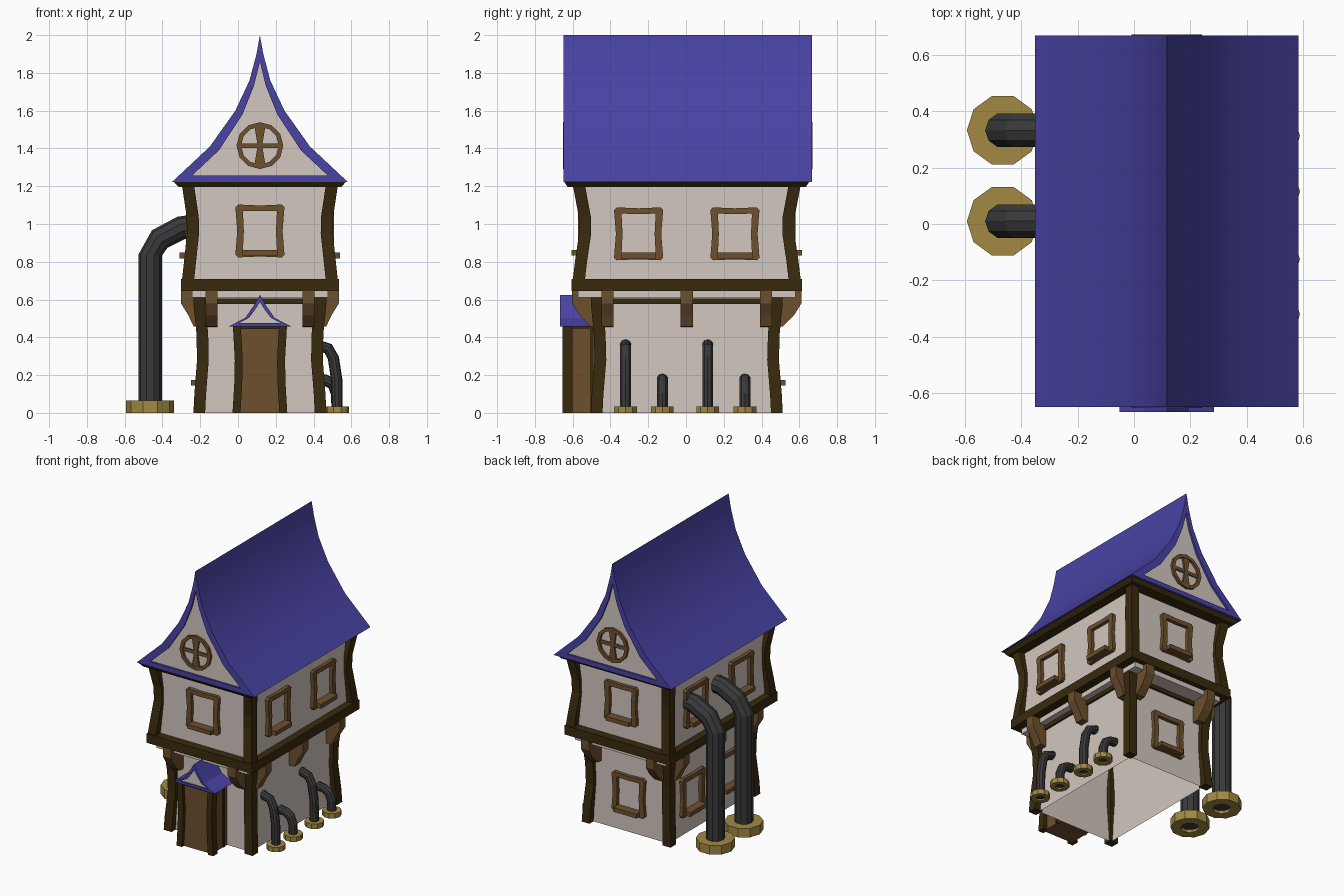
import bpy, bmesh, math
from mathutils import Matrix, Vector

cube = bpy.data.objects.get("Cube")
if cube:
    bpy.data.objects.remove(cube, do_unlink=True)

CX, CY = 0.116, 0.004  # centre of the house


def material(name, rgb):
    m = bpy.data.materials.new(name)
    m.use_nodes = True
    m.diffuse_color = (*rgb, 1)
    m.node_tree.nodes["Principled BSDF"].inputs["Base Color"].default_value = (*rgb, 1)
    return m


PLASTER = material("plaster", (0.65, 0.57, 0.525))
TIMBER = material("dark timber", (0.04, 0.023, 0.004))
WOOD = material("brown wood", (0.155, 0.08, 0.026))
ROOF = material("blue roof", (0.066, 0.056, 0.37))
IRON = material("dark iron", (0.042, 0.042, 0.044))
BRASS = material("brass", (0.36, 0.25, 0.055))


def loft(name, rings, mat, M=None, caps=True, cyclic=False, smooth=False):
    """Skin a list of equal-length point loops."""
    bm = bmesh.new()
    loops = [[bm.verts.new(p) for p in r] for r in rings]
    n = len(loops[0])
    pairs = list(zip(loops, loops[1:]))
    if cyclic:
        pairs.append((loops[-1], loops[0]))
    for a, b in pairs:
        for i in range(n):
            j = (i + 1) % n
            bm.faces.new((a[i], a[j], b[j], b[i]))
    if caps and not cyclic:
        bm.faces.new(loops[0])
        bm.faces.new(loops[-1])
    bmesh.ops.recalc_face_normals(bm, faces=bm.faces)
    if M is not None:
        bm.transform(M)
    me = bpy.data.meshes.new(name)
    bm.to_mesh(me)
    bm.free()
    me.materials.append(mat)
    ob = bpy.data.objects.new(name, me)
    bpy.context.collection.objects.link(ob)
    if smooth:
        bpy.ops.object.select_all(action='DESELECT')
        ob.select_set(True)
        bpy.context.view_layer.objects.active = ob
        bpy.ops.object.shade_smooth_by_angle(angle=math.radians(25))
    return ob


def side(turn):
    """Frame of a house side: local x across, y up, z outward from the centre."""
    a = turn * math.pi / 2
    c, s = math.cos(a), math.sin(a)
    return Matrix(((c, 0, s, CX), (s, 0, -c, CY), (0, 1, 0, 0), (0, 0, 0, 1)))


def prism(name, pts, d0, d1, mat, M):
    return loft(name, [[(u, v, d) for u, v in pts] for d in (d0, d1)], mat, M)


def frame(name, outer, inner, d0, d1, mat, M, smooth=False):
    order = ((outer, d0), (outer, d1), (inner, d1), (inner, d0))
    return loft(name, [[(u, v, d) for u, v in p] for p, d in order], mat, M,
                cyclic=True, smooth=smooth)


def rect(hx, hy, cx=0, cy=0):
    return [(cx - hx, cy - hy), (cx + hx, cy - hy), (cx + hx, cy + hy), (cx - hx, cy + hy)]


def circle(r, n):
    return [(r * math.cos(2 * math.pi * i / n), r * math.sin(2 * math.pi * i / n)) for i in range(n)]


def tiers(name, levels, mat, caps=True):
    """Stacked rectangles around the house centre: (half x, half y, z)."""
    return loft(name, [[(x, y, z) for x, y in rect(hx, hy, CX, CY)] for hx, hy, z in levels],
                mat, caps=caps)


UP = Matrix.Translation((CX, CY, 0))

# Plaster storeys
LW, LD, UW, UD = 0.305, 0.462, 0.365, 0.55
tiers("lower_walls", [(LW, LD, 0), (LW, LD, 0.62)], PLASTER, caps=False)
tiers("overhang_floor", [(0.36, 0.575, 0.61), (0.36, 0.575, 0.66)], PLASTER)
tiers("upper_walls", [(UW, UD, 0.65), (UW, UD, 1.21)], PLASTER)

# Horizontal timbers
frame("lower_beam", rect(0.32, 0.477), rect(LW + 0.001, LD + 0.001), 0.577, 0.605, TIMBER, UP)
frame("upper_sill_beam", rect(0.418, 0.61), rect(0.345, 0.53), 0.645, 0.71, TIMBER, UP)
tiers("eaves_beam", [(0.43, 0.63, 1.195), (0.457, 0.65, 1.225)], TIMBER)


# Bowed corner posts
def corner_posts(label, levels, w):
    for sx in (-1, 1):
        for sy in (-1, 1):
            rings = [[(x, y, z) for x, y in rect(w, w, CX + sx * (ox - w), CY + sy * (oy - w))]
                     for ox, oy, z in levels]
            loft(label, rings, TIMBER)


corner_posts("lower_post", [(0.352, 0.508, 0), (0.347, 0.503, 0.1), (0.333, 0.488, 0.28),
                            (0.336, 0.492, 0.42), (0.352, 0.508, 0.58), (0.352, 0.508, 0.63)], 0.031)
corner_posts("upper_post", [(0.415, 0.606, 0.68), (0.402, 0.592, 0.8), (0.386, 0.57, 0.95),
                            (0.388, 0.572, 1.04), (0.412, 0.602, 1.2)], 0.032)


# Brackets under the overhang
def bracket(turn, u, wall, out):
    prof = ((wall, 0.455), (wall + 0.045, 0.457), (out - 0.04, 0.515),
            (out, 0.58), (out, 0.645), (wall, 0.645))
    loft("bracket", [[(u + s * 0.032, z, d + 0.001) for d, z in prof] for s in (-1, 1)],
         WOOD, side(turn))


for turn in range(4):
    if turn % 2:
        for u in (-0.42, 0, 0.42):
            bracket(turn, u, LW, 0.417)
    else:
        for u in (-0.257, 0.257):
            bracket(turn, u, LD, 0.606)


# Square windows with bowed frames, clipped corners and a sill
def window(turn, u, z, wall):
    def outline(w, h, bow, c):
        quarter = [(w - bow, 0), (w, h - c), (w - c, h), (0, h - bow / 2)]
        top = quarter + [(-x, y) for x, y in reversed(quarter[:-1])]
        return [(u + x, z + y) for x, y in top + [(-x, -y) for x, y in top[1:-1]]]
    M = side(turn)
    frame("window_frame", outline(0.13, 0.14, 0.01, 0.014), outline(0.09, 0.107, 0.005, 0.005),
          wall + 0.001, wall + 0.026, WOOD, M)
    prism("window_sill", rect(0.092, 0.015, u, z - 0.115), wall + 0.001, wall + 0.06, WOOD, M)


for turn in (0, 2):
    window(turn, 0, 0.963, UD)
for turn in (1, 3):
    for u in (-0.255, 0.255):
        window(turn, u, 0.948, UW)
window(2, 0, 0.275, LD)
for u in (-0.21, 0.21):
    window(3, u, 0.275, LW)


# Curved gable roofs: a hollow shell with recessed plaster gables
def mirrored(half):
    return half + [(-u, z) for u, z in reversed(half) if u > 0]


def gable_roof(name, outer, inner, d0, d1, recess0, recess1):
    frame(name + "_shell", mirrored(outer), mirrored(inner), d0, d1, ROOF, side(0), smooth=True)
    prism(name + "_gable", mirrored(inner), d0 + recess0, d1 - recess1, PLASTER, side(0))


gable_roof("main_roof",
           [(0.466, 1.222), (0.265, 1.41), (0.13, 1.6), (0.055, 1.76), (0.018, 1.9), (0, 2)],
           [(0.36, 1.256), (0.217, 1.39), (0.092, 1.58), (0.032, 1.73), (0.007, 1.83), (0, 1.86)],
           -0.664, 0.652, 0.013, 0.013)
gable_roof("porch_roof",
           [(0.167, 0.457), (0.078, 0.503), (0.036, 0.563), (0, 0.625)],
           [(0.112, 0.475), (0.058, 0.503), (0.023, 0.55), (0, 0.587)],
           LD + 0.001, 0.67, 0, 0.01)

# Round attic windows with a cross
for turn, d in ((0, 0.655), (2, 0.667)):
    M = side(turn) @ Matrix.Translation((0, 1.415, 0))
    frame("round_window_frame", circle(0.124, 12), circle(0.1, 12), 0.63, d, WOOD, M)
    prism("round_window_upright", [(-0.03, -0.108), (0.03, -0.108), (0.012, 0),
                                   (0.03, 0.108), (-0.03, 0.108), (-0.012, 0)],
          0.63, d - 0.004, WOOD, M)
    prism("round_window_crossbar", rect(0.105, 0.012), 0.63, d - 0.006, WOOD, M)

# Porch with door
F = side(0)
prism("door", rect(0.118, 0.23, 0, 0.23), LD + 0.001, 0.635, WOOD, F)
prism("door_lintel", rect(0.125, 0.01, 0, 0.453), LD + 0.001, 0.65, TIMBER, F)
for s in (-1, 1):
    rings = [[(s * u + x, z, d) for x, d in rect(0.021, 0.026, 0, 0.632)]
             for u, z in ((0.124, 0), (0.115, 0.15), (0.112, 0.28), (0.122, 0.458))]
    loft("door_post", rings, TIMBER, F)
    prism("porch_back_post", rect(0.012, 0.229, s * 0.112, 0.229), 0.495, 0.512, TIMBER, F)


# Pipes rising from brass collars
def pipe(name, y, path, r, collar_r, collar_h, n=10):
    rings = []
    for i, (x, z) in enumerate(path):
        a, b = path[max(i - 1, 0)], path[min(i + 1, len(path) - 1)]
        t = Vector((b[0] - a[0], b[1] - a[1])).normalized()
        rings.append([(x - t.y * c, y + s, z + t.x * c) for c, s in circle(r, n)])
    loft(name, rings, IRON)
    frame(name + "_collar", circle(collar_r, n), circle(r * 0.98, n), 0, collar_h, BRASS,
          Matrix.Translation((path[0][0], y, 0)))


for y in (0.01, 0.332):
    pipe("large_pipe", y, [(-0.465, 0.02), (-0.465, 0.835), (-0.415, 0.92), (-0.3, 0.98), (-0.22, 0.99)],
         0.062, 0.127, 0.065)
for y in (-0.32, 0.115):
    pipe("tall_small_pipe", y, [(0.525, 0.01), (0.522, 0.18), (0.505, 0.29), (0.478, 0.34), (0.415, 0.36)],
         0.03, 0.063, 0.035)
for y in (-0.125, 0.312):
    pipe("short_small_pipe", y, [(0.525, 0.01), (0.522, 0.1), (0.503, 0.15), (0.465, 0.173), (0.415, 0.178)],
         0.03, 0.063, 0.035)
